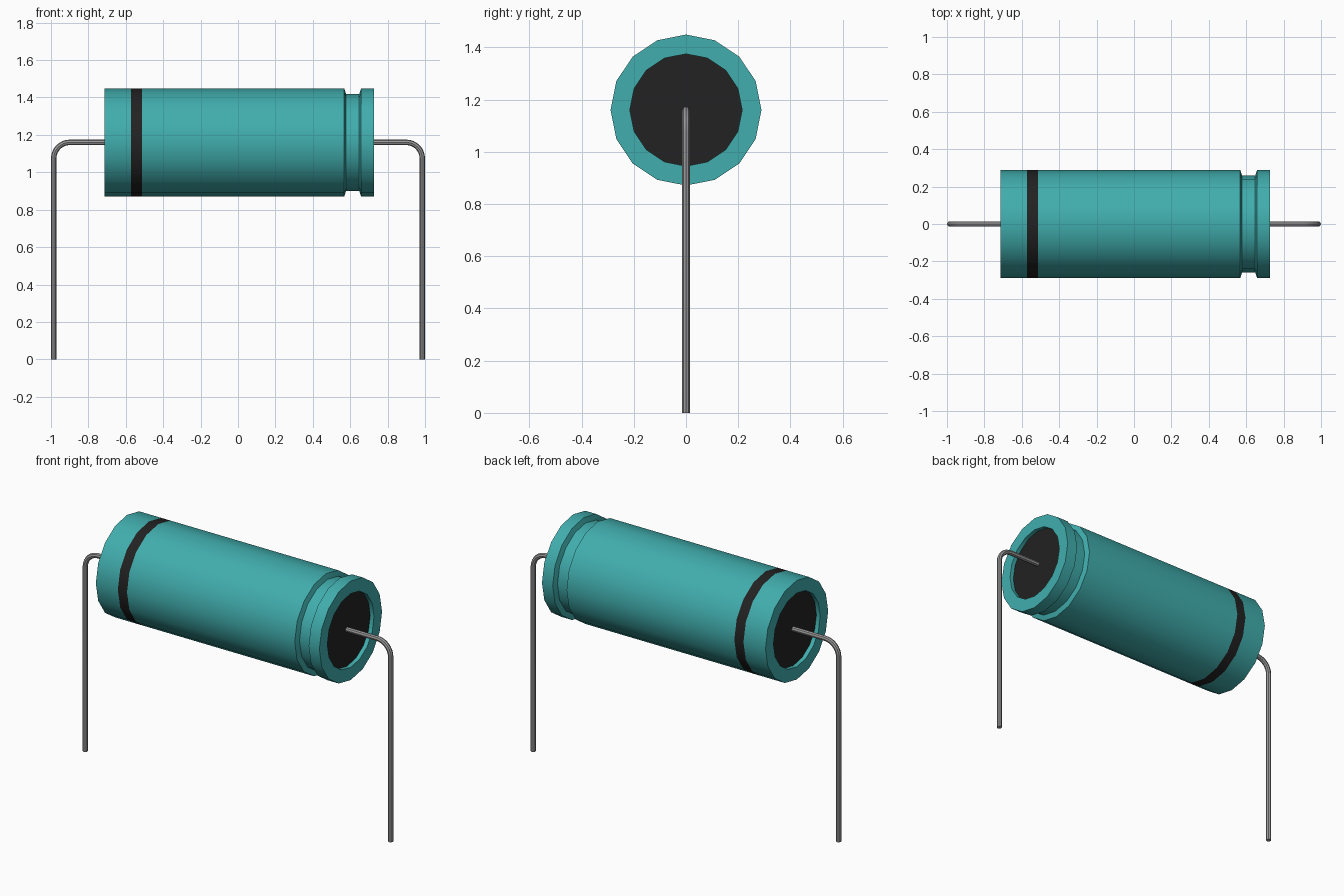
import bpy, bmesh, math

if "Cube" in bpy.data.objects:
    bpy.data.objects.remove(bpy.data.objects["Cube"], do_unlink=True)

AXIS_Z = 1.16
SIDES = 16


def material(name, rgb, rough=0.5):
    m = bpy.data.materials.new(name)
    m.use_nodes = True
    m.diffuse_color = (*rgb, 1)
    bsdf = m.node_tree.nodes["Principled BSDF"]
    bsdf.inputs["Base Color"].default_value = (*rgb, 1)
    bsdf.inputs["Roughness"].default_value = rough
    return m


teal = material("teal_sleeve", (0.053, 0.42, 0.42))
black = material("black", (0.016, 0.016, 0.016))
metal = material("grey_metal", (0.33, 0.32, 0.32))


def smooth(obj):
    bpy.ops.object.select_all(action='DESELECT')
    obj.select_set(True)
    bpy.context.view_layer.objects.active = obj
    bpy.ops.object.shade_smooth_by_angle(angle=math.radians(30))


def lathe(name, profile, mats):
    """Turn (x, radius) points around the body axis."""
    bm = bmesh.new()
    rings = []
    for x, r in profile:
        ring = []
        for i in range(SIDES):
            a = math.tau * i / SIDES
            ring.append(bm.verts.new((x, r * math.sin(a), r * math.cos(a))))
        rings.append(ring)
    for a, b in zip(rings, rings[1:]):
        for i in range(SIDES):
            j = (i + 1) % SIDES
            bm.faces.new((a[i], a[j], b[j], b[i]))
    caps = [bm.faces.new(rings[0]), bm.faces.new(rings[-1])]
    bmesh.ops.recalc_face_normals(bm, faces=bm.faces)
    # Black end seals and polarity band, teal elsewhere
    for f in bm.faces:
        in_band = -0.573 < f.calc_center_median().x < -0.514
        f.material_index = 1 if f in caps or in_band else 0
    me = bpy.data.meshes.new(name)
    bm.to_mesh(me)
    bm.free()
    for m in mats:
        me.materials.append(m)
    obj = bpy.data.objects.new(name, me)
    obj.location.z = AXIS_Z
    bpy.context.collection.objects.link(obj)
    smooth(obj)


# Can with recessed ends, polarity band and crimp groove
R, SEAL_R, LEFT, RIGHT, DEPTH = 0.289, 0.215, -0.715, 0.727, 0.024
lathe("capacitor_body", [
    (LEFT + DEPTH, SEAL_R), (LEFT, SEAL_R), (LEFT, R),
    (-0.573, R), (-0.514, R),
    (0.568, R), (0.578, 0.259), (0.648, 0.259), (0.658, R),
    (RIGHT, R), (RIGHT, SEAL_R), (RIGHT - DEPTH, SEAL_R),
], [teal, black])


def lead(name, side):
    """Bent wire running from the end seal down to the ground."""
    leg_x, bend, steps = 0.985, 0.085, 8
    path = [(0.68, AXIS_Z)]
    for i in range(steps + 1):
        a = math.pi / 2 * i / steps
        path.append((leg_x - bend + bend * math.sin(a),
                     AXIS_Z - bend + bend * math.cos(a)))
    path.append((leg_x, 0))
    cu = bpy.data.curves.new(name, 'CURVE')
    cu.dimensions = '3D'
    cu.bevel_depth = 0.0145
    cu.bevel_resolution = 2
    cu.use_fill_caps = True
    sp = cu.splines.new('POLY')
    sp.points.add(len(path) - 1)
    for p, (x, z) in zip(sp.points, path):
        p.co = (side * x, 0, z, 1)
    cu.materials.append(metal)
    obj = bpy.data.objects.new(name, cu)
    bpy.context.collection.objects.link(obj)
    bpy.ops.object.select_all(action='DESELECT')
    obj.select_set(True)
    bpy.context.view_layer.objects.active = obj
    bpy.ops.object.convert(target='MESH')
    smooth(bpy.context.object)


# Wire leads
lead("left_lead", 1)
lead("right_lead", -1)
